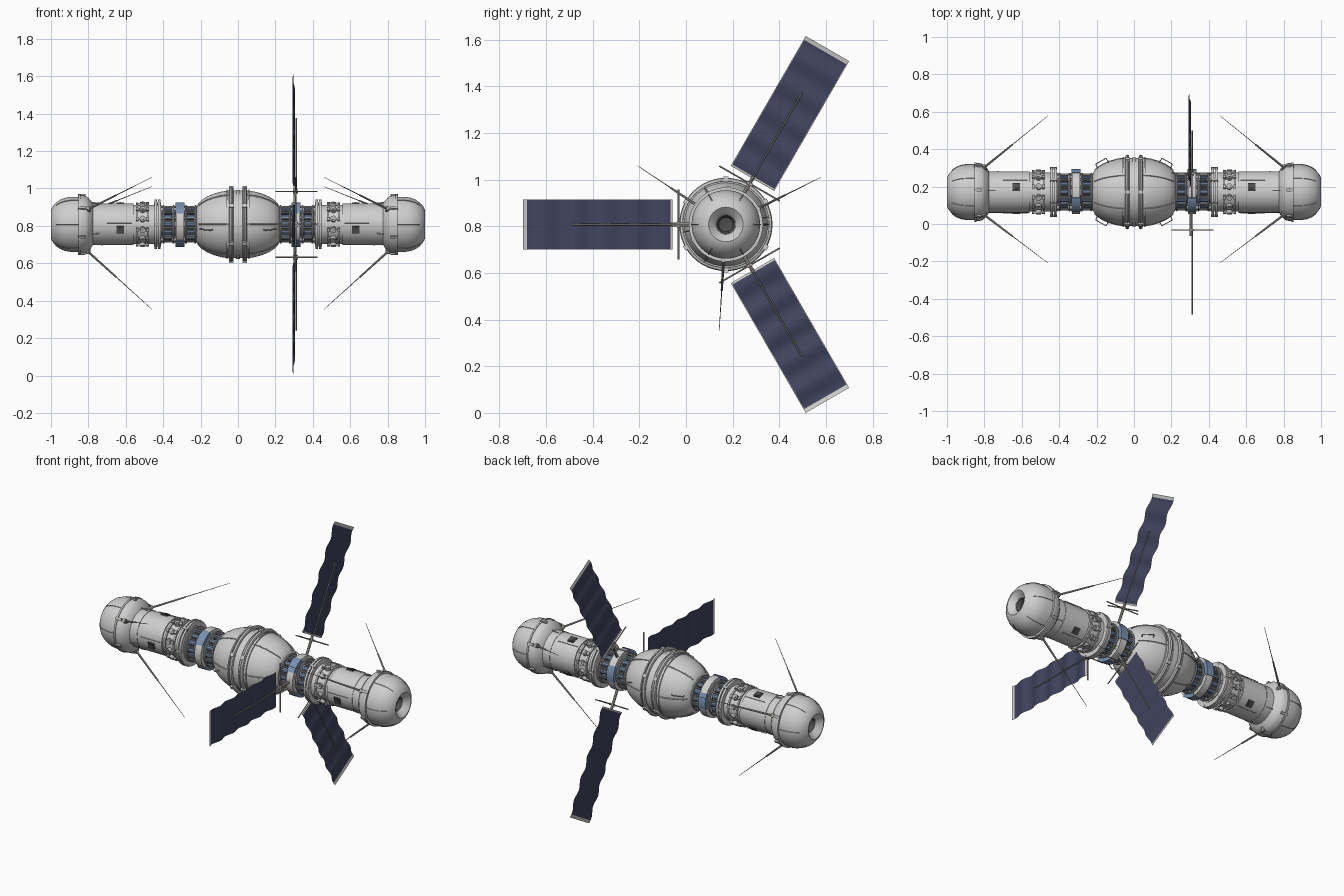
import bpy, bmesh, math
from mathutils import Vector, Matrix

if "Cube" in bpy.data.objects:
    bpy.data.objects.remove(bpy.data.objects["Cube"])

CY, CZ = 0.171, 0.808          # body axis runs along x through here
rad = math.radians


def mat(name, c):
    m = bpy.data.materials.new(name)
    m.diffuse_color = (*c, 1)
    m.use_nodes = True
    m.node_tree.nodes["Principled BSDF"].inputs["Base Color"].default_value = m.diffuse_color
    return m


LIGHT = mat("light grey hull", (0.62, 0.62, 0.62))
MID = mat("mid grey fittings", (0.46, 0.46, 0.46))
CORE = mat("neck grey", (0.24, 0.25, 0.27))
DARK = mat("dark grey", (0.08, 0.08, 0.08))
BLUE = mat("steel blue", (0.19, 0.28, 0.43))
NAVY = mat("navy solar cells", (0.052, 0.058, 0.112))
ROD = mat("warm grey rods", (0.46, 0.43, 0.38))
EDGE = mat("pale panel edging", (0.62, 0.62, 0.60))


def P(x, r, a):
    """point at station x, radius r, angle a (degrees) about the body axis"""
    return Vector((x, CY + r * math.cos(rad(a)), CZ + r * math.sin(rad(a))))


class Part:
    """collects solids of one part into one mesh"""
    def __init__(self, name, *mats):
        self.name, self.mats, self.bm = name, mats, bmesh.new()

    def lathe(self, prof, n=48, a0=0, a1=360, closed=False):
        full = a1 - a0 == 360
        cols = n if full else n + 1
        rows = [[self.bm.verts.new(P(x, r, a0 + (a1 - a0) * i / n)) for x, r in prof]
                for i in range(cols)]
        m = len(prof)
        for i in range(n):
            A, B = rows[i], rows[(i + 1) % cols]
            for j in range(m if closed else m - 1):
                k = (j + 1) % m
                self.bm.faces.new((A[j], A[k], B[k], B[j]))
        if not full and closed:
            self.bm.faces.new(rows[0])
            self.bm.faces.new(rows[-1])

    def ring(self, x, r, t, w=None):
        """rounded hoop"""
        w = w or t
        self.lathe([(x + w * math.cos(rad(a)), r + t * math.sin(rad(a)))
                    for a in range(0, 360, 45)], closed=True)

    def band(self, x0, x1, r0, r1, a0=0, a1=360, n=48):
        self.lathe([(x0, r0), (x0, r1), (x1, r1), (x1, r0)], n, a0, a1, True)

    def rod(self, p, q, r0, r1=None, n=8):
        d = q - p
        M = Matrix.Translation((p + q) / 2) @ d.to_track_quat('Z', 'Y').to_matrix().to_4x4()
        bmesh.ops.create_cone(self.bm, cap_ends=True, segments=n, radius1=r0,
                              radius2=r0 if r1 is None else r1, depth=d.length, matrix=M)

    def box(self, x, r, a, sx, sr, st):
        """box sized along x, radially and tangentially"""
        M = (Matrix.Translation(P(x, r, a)) @ Matrix.Rotation(rad(a), 4, 'X')
             @ Matrix.Diagonal((sx, sr, st, 1)))
        bmesh.ops.create_cube(self.bm, size=1, matrix=M)

    def done(self):
        bmesh.ops.recalc_face_normals(self.bm, faces=self.bm.faces)
        me = bpy.data.meshes.new(self.name)
        self.bm.to_mesh(me)
        self.bm.free()
        ob = bpy.data.objects.new(self.name, me)
        for m in self.mats:
            me.materials.append(m)
        bpy.context.collection.objects.link(ob)
        bpy.ops.object.select_all(action='DESELECT')
        ob.select_set(True)
        bpy.context.view_layer.objects.active = ob
        bpy.ops.object.shade_smooth_by_angle(angle=rad(35))
        return ob


# central egg-shaped module with its double hoops
EGG = [(0.225, 0.06), (0.222, 0.095), (0.21, 0.115), (0.195, 0.13), (0.165, 0.149),
       (0.13, 0.164), (0.09, 0.175), (0.05, 0.181)]
p = Part("central_module", LIGHT)
p.lathe(EGG + [(-x, r) for x, r in reversed(EGG)], 64)
p.done()
p = Part("central_hoops", LIGHT)
for s in (1, -1):
    p.ring(s * 0.036, 0.187, 0.013, 0.011)
    p.band(s * 0.055, s * 0.062, 0.17, 0.186)
    for i in range(6):
        p.box(s * 0.036, 0.197, 30 + 60 * i, 0.024, 0.018, 0.022)
p.band(-0.012, 0.012, 0.17, 0.185)
p.done()
p = Part("central_ribs_and_handles", MID)
for s in (1, -1):
    for i in range(6):
        for (x0, r0), (x1, r1) in zip(EGG[2:], EGG[3:]):
            p.rod(P(s * x0, r0, 60 * i), P(s * x1, r1, 60 * i), 0.004, n=6)
    for a in (10, 190):
        A, B = P(s * 0.135, 0.162, a), P(s * 0.195, 0.13, a)
        A2, B2 = P(s * 0.15, 0.183, a), P(s * 0.205, 0.152, a)
        for u, v in ((A, A2), (A2, B2), (B2, B)):
            p.rod(u, v, 0.0028, n=6)
p.done()

# end modules, mirrored left and right
for s, side in ((1, "right"), (-1, "left")):
    p = Part(side + "_cylinder", LIGHT)
    p.lathe([(s * x, r) for x, r in ((0.41, 0.07), (0.41, 0.104), (0.56, 0.104), (0.56, 0.111),
                                     (0.81, 0.111))])
    p.done()
    p = Part(side + "_domed_head", LIGHT)
    p.lathe([(s * x, r) for x, r in (
        (0.775, 0.108), (0.782, 0.122), (0.80, 0.142), (0.815, 0.153), (0.845, 0.155),
        (0.848, 0.147), (0.895, 0.147), (0.925, 0.142), (0.95, 0.132), (0.972, 0.117),
        (0.988, 0.099), (0.997, 0.083), (1.0, 0.074), (0.997, 0.07), (0.965, 0.04))])
    p.done()
    p = Part(side + "_docking_hole", DARK)
    p.lathe([(s * 0.965, 0.041), (s * 0.94, 0.03), (s * 0.935, 0.001)], 32)
    p.done()
    p = Part(side + "_docking_socket", MID)
    p.ring(s * 0.965, 0.041, 0.003)
    p.done()

    # collars and flanges
    p = Part(side + "_flanges", LIGHT)
    for x0, x1, r in ((0.415, 0.428, 0.132), (0.434, 0.447, 0.132), (0.842, 0.852, 0.159),
                      (0.475, 0.485, 0.112), (0.535, 0.545, 0.112), (0.725, 0.732, 0.1135)):
        p.band(s * x0, s * x1, 0.09, r)
    p.done()
    p = Part(side + "_collar_fittings", MID)
    for i in range(12):
        a = 30 * i + 15
        p.rod(P(s * 0.51, 0.10, a), P(s * 0.51, 0.121, a), 0.016, n=12)
        p.rod(P(s * 0.51, 0.11, a), P(s * 0.51, 0.1235, a), 0.008, n=10)
        p.box(s * 0.485, 0.11, a, 0.016, 0.02, 0.02)
        p.box(s * 0.538, 0.11, a, 0.014, 0.018, 0.018)
    for i in range(6):
        p.box(s * 0.431, 0.127, 60 * i, 0.036, 0.014, 0.014)
        p.box(s * 0.835, 0.157, 60 * i + 26, 0.04, 0.012, 0.016)
    p.done()
    p = Part(side + "_hull_ports", DARK)
    for a in (75, 195, 315):
        p.box(s * 0.63, 0.112, a, 0.04, 0.009, 0.04)
        p.rod(P(s * 0.63, 0.112, a), P(s * 0.63, 0.119, a), 0.014, n=12)
    p.done()
    # handrails and seams on hull and head
    p = Part(side + "_handrails", MID)
    for a in (26, 146, 266):
        p.rod(P(s * 0.57, 0.114, a + 30), P(s * 0.70, 0.114, a + 30), 0.0025, n=6)
        p.rod(P(s * 0.74, 0.113, a + 60), P(s * 0.79, 0.118, a + 60), 0.003, n=6)
    for i in range(6):
        a = 60 * i
        for (x0, r0), (x1, r1) in (((0.85, 0.148), (0.895, 0.148)), ((0.895, 0.148), (0.925, 0.143)),
                                   ((0.925, 0.143), (0.95, 0.133)), ((0.95, 0.133), (0.972, 0.118))):
            p.rod(P(s * x0, r0, a), P(s * x1, r1, a), 0.0022, n=6)
    p.done()

    # open truss neck between centre and cylinder
    p = Part(side + "_neck_core", CORE)
    p.lathe([(s * 0.2, 0.066), (s * 0.42, 0.066)], 32)
    p.done()
    p = Part(side + "_neck_tanks", BLUE)
    for i in range(12):
        for x in (0.232, 0.352):
            p.rod(P(s * x, 0.078, 30 * i), P(s * (x + 0.046), 0.078, 30 * i), 0.015, n=10)
    for a in (105, 225, 345):
        p.band(s * 0.285, s * 0.335, 0.085, 0.122, a, a + 46, 8)
    p.done()
    p = Part(side + "_neck_truss", MID)
    for x in (0.228, 0.278, 0.345, 0.398):
        p.ring(s * x, 0.098, 0.0055)
    for i in range(12):
        for d in (-4, 4):
            p.rod(P(s * 0.2, 0.096, 30 * i + 15 + d), P(s * 0.42, 0.096, 30 * i + 15 + d), 0.004, n=6)
    p.done()
    p = Part(side + "_neck_band", LIGHT)
    for a in (151, 271, 31):
        p.band(s * 0.288, s * 0.332, 0.085, 0.118, a, a + 74, 12)
    p.done()

    # three swept whip antennas
    p = Part(side + "_whip_antennas", ROD)
    for a in (26.4, 146.4, 266.4):
        A, B = P(s * 0.825, 0.125, a), P(s * 0.46, 0.455, a)
        M = A.lerp(B, 0.48)
        p.rod(A, M, 0.0065, 0.0045)
        p.rod(M, B, 0.0025, 0.0012, 6)
        p.rod(P(s * 0.80, 0.11, a), P(s * 0.80, 0.158, a), 0.012, n=10)
    p.done()

# three solar wings on the right neck
PX, R0, R1, W = 0.298, 0.228, 0.871, 0.215
for a, nm in ((60, "upper"), (180, "front"), (300, "lower")):
    T = Vector((0, -math.sin(rad(a)), math.cos(rad(a))))
    # rippled thin sheet with pale edging
    p = Part(nm + "_solar_wing", NAVY, EDGE)
    N, L = 72, R1 - R0
    cols = [-W / 2, -W / 2 + 0.003, W / 2 - 0.003, W / 2]
    rows = []
    for i in range(N + 1):
        d = L * i / N
        c = P(PX + 0.006 * math.sin(2 * math.pi * d / 0.1286), R0 + d, a)
        rows.append([p.bm.verts.new(c + T * t) for t in cols])
    for i in range(N):
        for j in range(3):
            f = p.bm.faces.new((rows[i][j], rows[i][j + 1], rows[i + 1][j + 1], rows[i + 1][j]))
            f.material_index = int(j != 1 or i < 1 or i >= N - 2)
    p.done()
    # arm, cross bars and mast
    p = Part(nm + "_wing_mount", ROD)
    p.rod(P(0.305, 0.09, a), P(0.305, 0.235, a), 0.008)
    p.rod(P(0.20, 0.203, a), P(0.425, 0.203, a), 0.0035)
    p.rod(P(0.308, 0.203, a) - T * 0.15, P(0.308, 0.203, a) + T * 0.15, 0.0035)
    p.rod(P(0.311, 0.20, a), P(0.311, 0.655, a), 0.0035)
    p.box(0.308, 0.203, a, 0.026, 0.012, 0.026)
    p.done()
